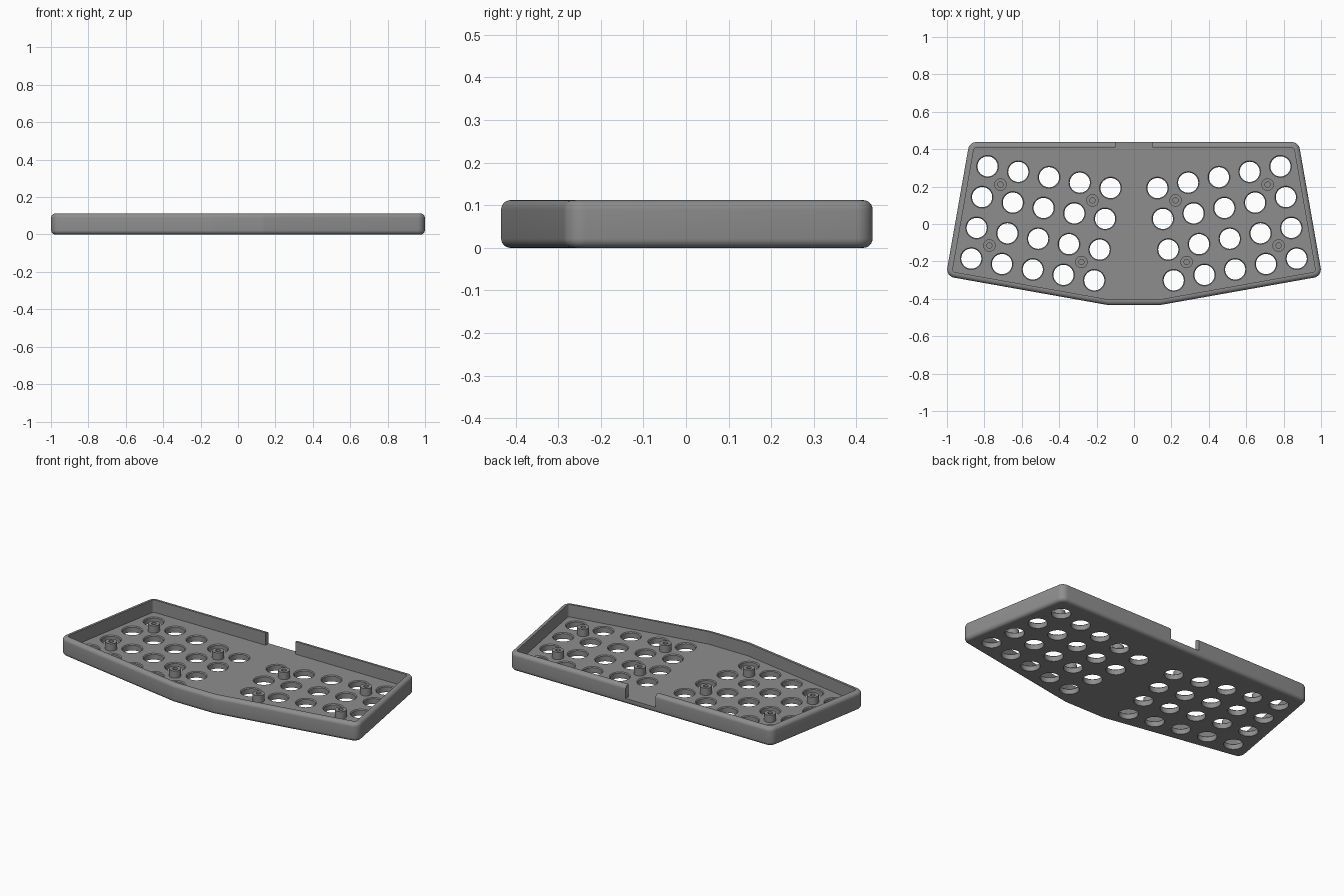
import bpy, bmesh, math
from mathutils import Vector

if "Cube" in bpy.data.objects:
    bpy.data.objects.remove(bpy.data.objects["Cube"])

HEIGHT, FLOOR, WALL = 0.112, 0.036, 0.03
FILLET, CORNER = 0.022, 0.045

grey = bpy.data.materials.new("mid grey")
grey.diffuse_color = (0.27, 0.27, 0.27, 1)
grey.use_nodes = True
grey.node_tree.nodes["Principled BSDF"].inputs["Base Color"].default_value = grey.diffuse_color

# Case outline, anticlockwise from the front
OUTLINE = [Vector(p) for p in ((-0.135, -0.434), (0.135, -0.434), (1.006, -0.279),
                               (0.88, 0.438), (-0.88, 0.438), (-1.006, -0.279))]


def inset_ring(inset, steps=8):
    """Outline moved inwards, with rounded corners."""
    pts, n = [], len(OUTLINE)
    for i, p in enumerate(OUTLINE):
        a = (p - OUTLINE[i - 1]).normalized()
        b = (OUTLINE[(i + 1) % n] - p).normalized()
        na, nb = Vector((a.y, -a.x)), Vector((b.y, -b.x))
        r = max(CORNER - inset, 0.008)
        centre = p - (na + nb) * (inset + r) / (1 + na.dot(nb))
        a0, turn = math.atan2(na.y, na.x), na.angle(nb)
        for k in range(steps + 1):
            t = a0 + turn * k / steps
            pts.append(centre + Vector((math.cos(t), math.sin(t))) * r)
    return pts


def loft(bm, rings):
    """Closed solid through a stack of 3D rings."""
    loops = [[bm.verts.new(p) for p in ring] for ring in rings]
    for lo, hi in zip(loops, loops[1:]):
        for i in range(len(lo)):
            j = (i + 1) % len(lo)
            bm.faces.new((lo[i], lo[j], hi[j], hi[i]))
    bm.faces.new(loops[0][::-1])
    bm.faces.new(loops[-1])


def lathe(bm, x, y, profile, sides=32):
    loft(bm, [[(x + r * math.cos(2 * math.pi * k / sides),
                y + r * math.sin(2 * math.pi * k / sides), z) for k in range(sides)]
              for r, z in profile])


def make_object(name, bm):
    bmesh.ops.recalc_face_normals(bm, faces=bm.faces[:])
    mesh = bpy.data.meshes.new(name)
    bm.to_mesh(mesh)
    bm.free()
    obj = bpy.data.objects.new(name, mesh)
    bpy.context.collection.objects.link(obj)
    mesh.materials.append(grey)
    return obj


def smooth(obj):
    bpy.ops.object.select_all(action='DESELECT')
    obj.select_set(True)
    bpy.context.view_layer.objects.active = obj
    bpy.ops.object.shade_smooth_by_angle(angle=math.radians(30))
    for f in obj.data.polygons:
        if abs(f.normal.z) > 0.995:
            f.use_smooth = False


# Tray: filleted outer shell, rim, inner wall and floor
arc = [math.pi / 2 * k / 6 for k in range(7)]
profile = [(FILLET * (1 - math.sin(t)), FILLET * (1 - math.cos(t))) for t in arc]
profile += [(FILLET * (1 - math.cos(t)), HEIGHT - FILLET * (1 - math.sin(t))) for t in arc]
profile += [(WALL, HEIGHT), (WALL, FLOOR)]
bm = bmesh.new()
loft(bm, [[(p.x, p.y, z) for p in inset_ring(d)] for d, z in profile])
tray = make_object("keyboard_tray", bm)

# Cutter: key holes in two mirrored tilted grids, plus the cable notch
bm = bmesh.new()
for side in (-1, 1):
    for col in range(5):
        for row in range(4):
            x = 0.783 - 0.1644 * col + 0.029 * row
            y = 0.308 - 0.029 * col - 0.1644 * row
            lathe(bm, side * x, y, [(0.054, -0.02), (0.054, FLOOR - 0.005),
                                    (0.059, FLOOR), (0.059, FLOOR + 0.02)])
box = bmesh.ops.create_cube(bm, size=1)["verts"]
for v in box:
    v.co = (v.co.x * 0.2, 0.44 + v.co.y * 0.12, FLOOR + 0.1 + v.co.z * 0.2)
cutter = make_object("hole_cutter", bm)
cutter.hide_render = True

mod = tray.modifiers.new("holes", 'BOOLEAN')
mod.operation, mod.solver, mod.object = 'DIFFERENCE', 'EXACT', cutter
bpy.context.view_layer.objects.active = tray
bpy.ops.object.modifier_apply(modifier=mod.name)
bpy.data.objects.remove(cutter)
smooth(tray)

# Screw posts with blind holes
POST_TOP = 0.08
bm = bmesh.new()
for side in (-1, 1):
    for x, y in ((0.714, 0.211), (0.222, 0.126), (0.773, -0.115), (0.281, -0.203)):
        lathe(bm, side * x, y, [(0.033, FLOOR - 0.005), (0.033, POST_TOP),
                                (0.014, POST_TOP), (0.014, FLOOR + 0.002)])
smooth(make_object("screw_posts", bm))
